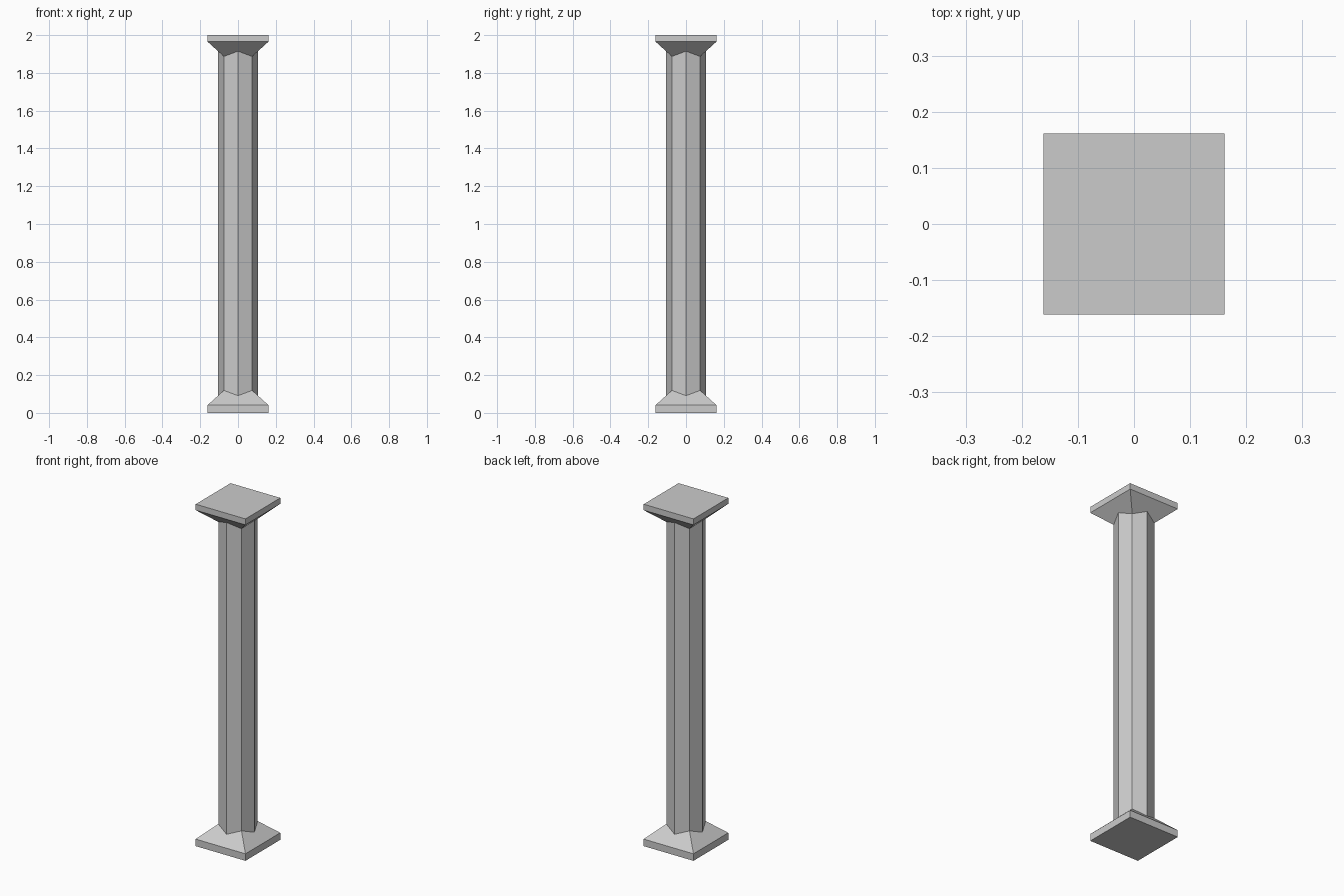
import bpy
import bmesh
import math

cube = bpy.data.objects.get("Cube")
if cube:
    bpy.data.objects.remove(cube, do_unlink=True)

stone = bpy.data.materials.new("grey_stone")
stone.use_nodes = True
grey = (0.6, 0.6, 0.6, 1)
stone.diffuse_color = grey
stone.node_tree.nodes["Principled BSDF"].inputs["Base Color"].default_value = grey


def stacked_rings(name, sides, turn, rings):
    """Closed solid through regular rings given as (radius, height)."""
    bm = bmesh.new()
    loops = []
    for radius, z in rings:
        angles = [turn + math.tau * i / sides for i in range(sides)]
        loops.append([bm.verts.new((radius * math.cos(a), radius * math.sin(a), z))
                      for a in angles])
    for low, high in zip(loops, loops[1:]):
        for i in range(sides):
            j = (i + 1) % sides
            bm.faces.new((low[i], low[j], high[j], high[i]))
    bm.faces.new(loops[0])
    bm.faces.new(loops[-1])
    bmesh.ops.recalc_face_normals(bm, faces=bm.faces)
    mesh = bpy.data.meshes.new(name)
    bm.to_mesh(mesh)
    bm.free()
    mesh.materials.append(stone)
    obj = bpy.data.objects.new(name, mesh)
    bpy.context.collection.objects.link(obj)
    return obj


HEIGHT = 2.0
PLATE, NECK = 0.161, 0.07      # half widths of the square ends
SLOPE = 0.91


def square_end(name, thickness, at_top):
    """Square slab with a sloped collar, flipped over for the capital."""
    profile = [(PLATE, 0), (PLATE, thickness),
               (NECK, thickness + (PLATE - NECK) * SLOPE)]
    rings = [(half * math.sqrt(2), HEIGHT - z if at_top else z)
             for half, z in profile]
    return stacked_rings(name, 4, math.pi / 4, rings)


# Base and capital
square_end("base", 0.041, False)
square_end("capital", 0.035, True)

# Octagonal shaft with edges on the axes, ending inside both collars
stacked_rings("shaft", 8, 0, [(0.106, 0.05), (0.106, HEIGHT - 0.05)])
